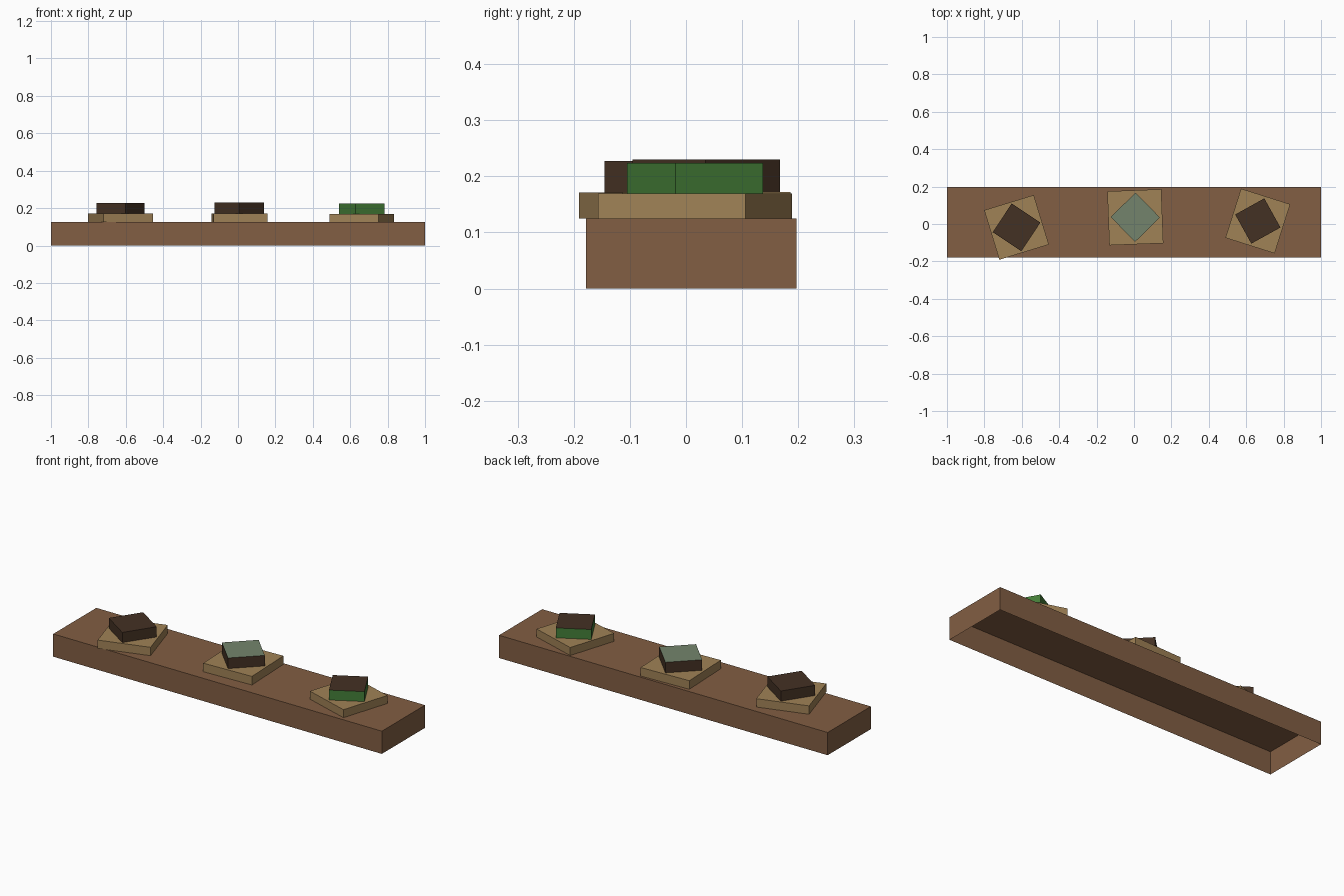
import bpy, bmesh, math
from mathutils import Matrix

cube = bpy.data.objects.get("Cube")
if cube:
    bpy.data.objects.remove(cube, do_unlink=True)


def material(name, rgb):
    linear = [((c / 255 + 0.055) / 1.055) ** 2.4 for c in rgb] + [1]
    mat = bpy.data.materials.new(name)
    mat.use_nodes = True
    mat.diffuse_color = linear
    mat.node_tree.nodes["Principled BSDF"].inputs["Base Color"].default_value = linear
    return mat


wood = material("brown wood", (130, 94, 67))
tan = material("tan board", (160, 130, 86))
dark = material("dark brown", (68, 49, 35))
green = material("leaf green", (68, 126, 56))
sage = material("grey green", (116, 132, 108))


def slab(name, size, centre, bottom, top, angle, side_mat, top_mat=None):
    """Box with an open underside, turned about z; the top may have its own colour."""
    bm = bmesh.new()
    bmesh.ops.create_cube(bm, size=1)
    under = [f for f in bm.faces if f.normal.z < -0.5]
    bmesh.ops.delete(bm, geom=under, context='FACES_ONLY')
    for f in bm.faces:
        f.material_index = 1 if top_mat and f.normal.z > 0.5 else 0
    place = Matrix.Translation((*centre, (bottom + top) / 2))
    place = place @ Matrix.Rotation(math.radians(angle), 4, 'Z')
    bm.transform(place @ Matrix.Diagonal((*size, top - bottom, 1)))
    mesh = bpy.data.meshes.new(name)
    bm.to_mesh(mesh)
    bm.free()
    mesh.materials.append(side_mat)
    if top_mat:
        mesh.materials.append(top_mat)
    obj = bpy.data.objects.new(name, mesh)
    bpy.context.collection.objects.link(obj)


# Long hollow shelf
slab("shelf", (2, 0.375), (0, 0.0095), 0, 0.125, 0, wood)

# Three trays, each carrying a smaller block:
# name, centre, tray size, tray angle, tray top, block size, block angle, block top, colours
stacks = [
    ("right", (-0.628, -0.018), 0.277, 17, 0.171, 0.184, -33.5, 0.227, dark, None),
    ("middle", (0.007, 0.036), 0.289, 2.2, 0.172, 0.186, -45.5, 0.23, dark, sage),
    ("left", (0.662, 0.016), 0.276, -17.6, 0.169, 0.178, -61, 0.2235, green, dark),
]
for side, centre, tray, tray_turn, tray_top, block, turn, top, sides, cap in stacks:
    slab(side + "_tray", (tray, tray), centre, 0.125, tray_top, tray_turn, tan)
    slab(side + "_block", (block, block), centre, tray_top, top, turn, sides, cap)
